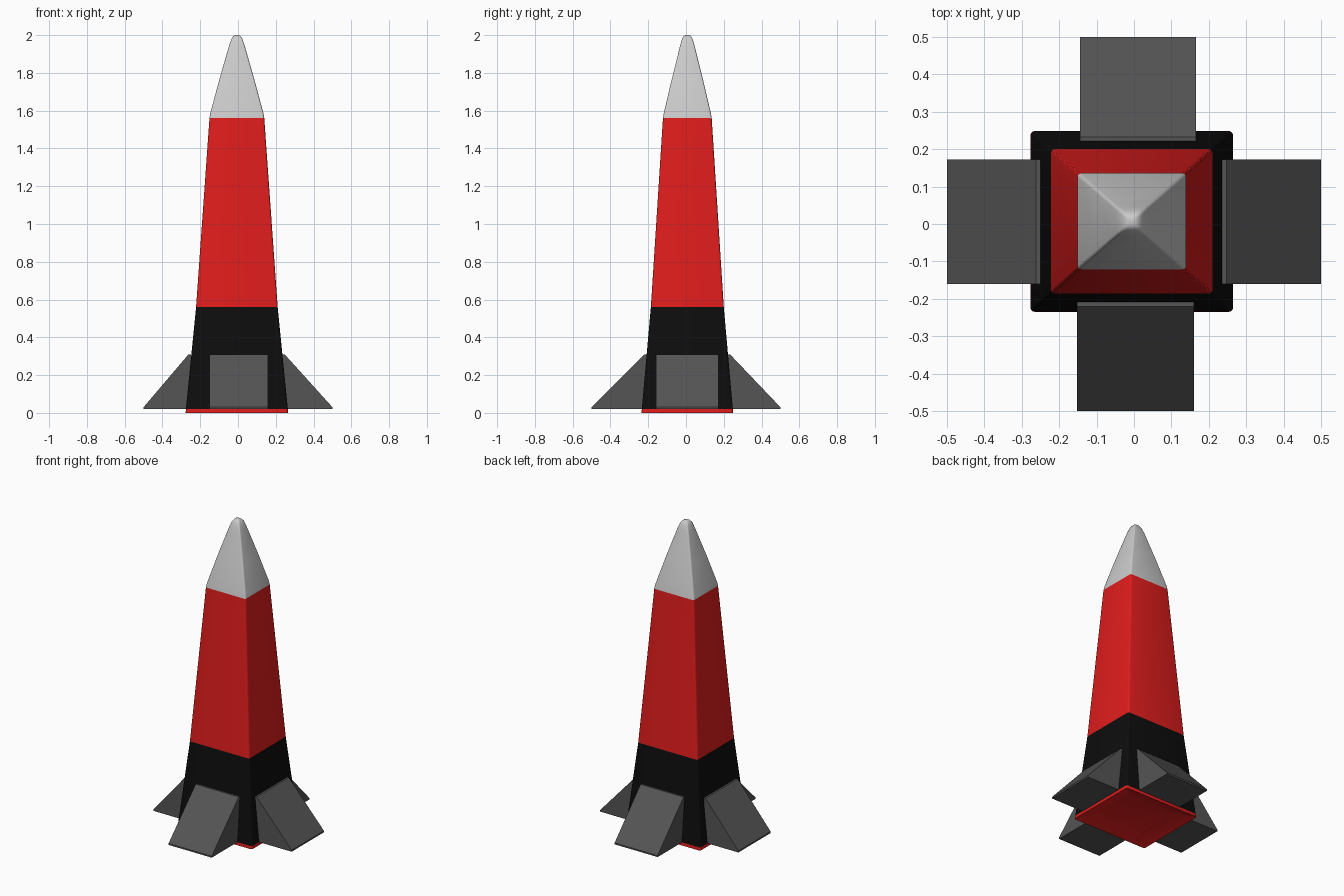
import bpy, math
from mathutils import Matrix

if "Cube" in bpy.data.objects:
    bpy.data.objects.remove(bpy.data.objects["Cube"])

CX, CY = -0.006, 0.007   # hull axis is slightly off centre


def material(name, rgb):
    m = bpy.data.materials.new(name)
    m.diffuse_color = (*rgb, 1)
    m.use_nodes = True
    m.node_tree.nodes["Principled BSDF"].inputs["Base Color"].default_value = m.diffuse_color
    return m


RED = material("red", (0.75, 0.012, 0.012))
BLACK = material("black", (0.004, 0.004, 0.004))
LIGHT = material("light grey", (0.52, 0.52, 0.52))
DARK = material("dark grey", (0.09, 0.09, 0.09))


def make(name, verts, faces, mat):
    me = bpy.data.meshes.new(name)
    me.from_pydata(verts, [], faces)
    me.materials.append(mat)
    ob = bpy.data.objects.new(name, me)
    bpy.context.collection.objects.link(ob)
    return ob


def ring(hx, hy, z, r):
    """Rectangle with softened corners, four points per corner."""
    pts = []
    for k, (sx, sy) in enumerate([(1, 1), (-1, 1), (-1, -1), (1, -1)]):
        for i in range(4):
            a = math.pi / 2 * (k + i / 3)
            pts.append((CX + sx * (hx - r) + r * math.cos(a),
                        CY + sy * (hy - r) + r * math.sin(a), z))
    return pts


def loft(name, sections, mat, cap=False):
    verts, faces, n = [], [], 16
    for s in sections:
        verts += ring(*s)
    for j in range(len(sections) - 1):
        for i in range(n):
            k = (i + 1) % n
            faces.append((j * n + i, j * n + k, (j + 1) * n + k, (j + 1) * n + i))
    if cap:
        faces.append(tuple(range(len(verts) - n, len(verts))))
    ob = make(name, verts, faces, mat)
    bpy.context.view_layer.objects.active = ob
    ob.select_set(True)
    bpy.ops.object.shade_smooth_by_angle(angle=math.radians(35))
    ob.select_set(False)
    return ob


# Hull sections: half width x, half width y, height, corner radius
loft("engine_base", [(0.17, 0.15, 0.035, 0.006), (0.271, 0.242, 0.0, 0.012),
                     (0.27, 0.241, 0.02, 0.012)][::-1], RED, cap=True)
loft("lower_hull", [(0.27, 0.241, 0.02, 0.012), (0.216, 0.193, 0.56, 0.01)], BLACK)
loft("upper_hull", [(0.216, 0.193, 0.56, 0.01), (0.145, 0.129, 1.56, 0.01)], RED)
loft("nose_cone", [(0.145, 0.129, 1.56, 0.01), (0.141, 0.125, 1.585, 0.01),
                   (0.094, 0.084, 1.76, 0.009), (0.054, 0.049, 1.9, 0.008),
                   (0.041, 0.038, 1.945, 0.008), (0.029, 0.028, 1.98, 0.008),
                   (0.019, 0.019, 1.995, 0.008), (0.01, 0.01, 2.0, 0.006)],
     LIGHT, cap=True)


# Wedge fins, built along +x then turned about z
def fin(name, inner, lo, hi, angle):
    prof = [(inner, 0.31), (inner + 0.012, 0.31), (0.5, 0.03), (0.5, 0.02), (inner, 0.02)]
    verts = [(x, y, z) for y in (lo, hi) for x, z in prof]
    n = len(prof)
    faces = [tuple(range(n)), tuple(range(2 * n - 1, n - 1, -1))]
    faces += [((i + 1) % n, i, n + i, n + (i + 1) % n) for i in range(n)]
    ob = make(name, verts, faces, DARK)
    ob.data.transform(Matrix.Rotation(math.radians(angle), 4, 'Z'))


fin("right_fin", 0.235, -0.16, 0.173, 0)
fin("back_fin", 0.221, -0.166, 0.145, 90)
fin("left_fin", 0.25, -0.173, 0.16, 180)
fin("front_fin", 0.209, -0.152, 0.16, 270)
